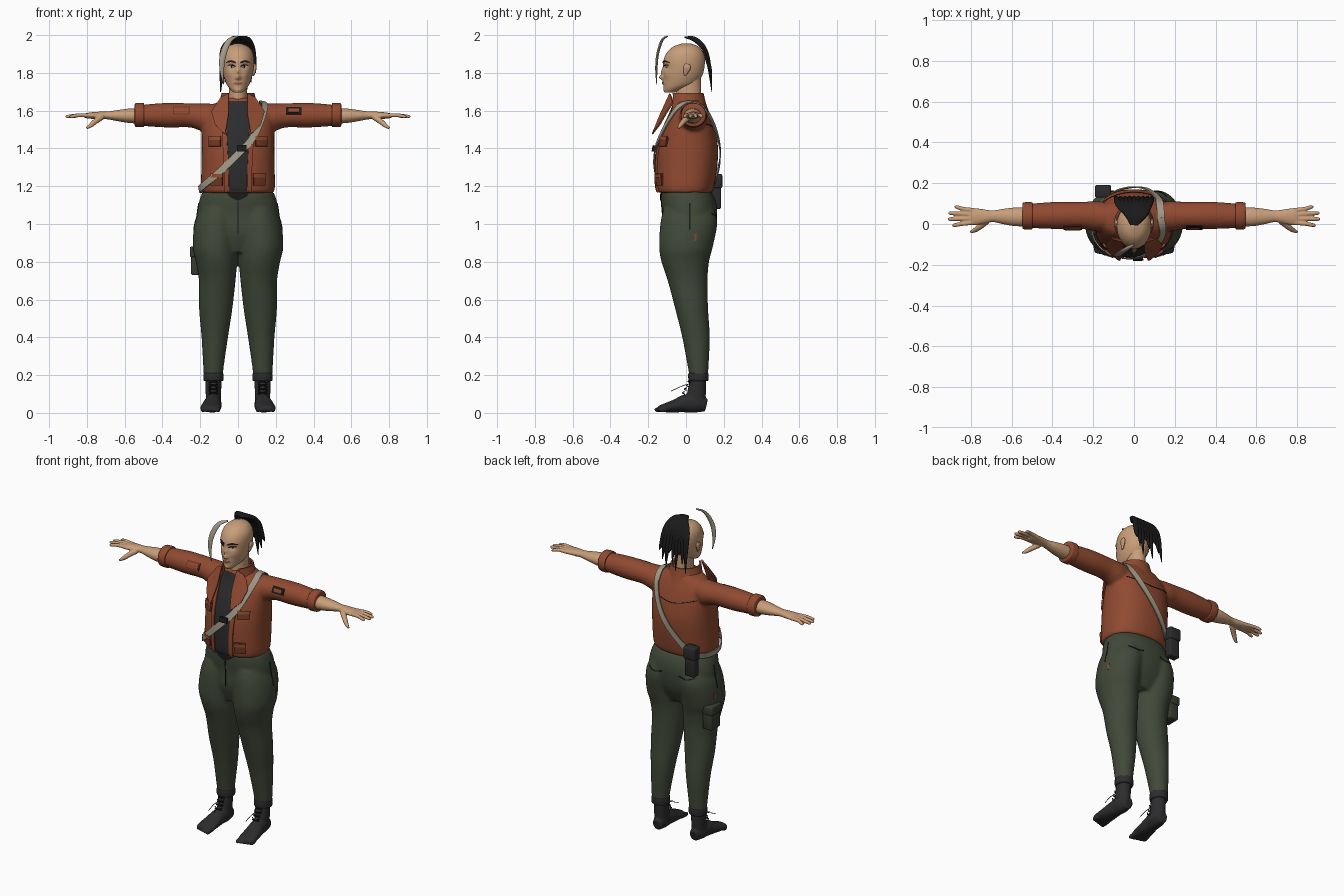
import bpy, bmesh, math
from mathutils import Vector
from mathutils.bvhtree import BVHTree

if "Cube" in bpy.data.objects:
    bpy.data.objects.remove(bpy.data.objects["Cube"])


def material(name, r, g, b):
    m = bpy.data.materials.new(name)
    m.use_nodes = True
    m.diffuse_color = (r, g, b, 1)
    node = next(n for n in m.node_tree.nodes if n.type == 'BSDF_PRINCIPLED')
    node.inputs["Base Color"].default_value = (r, g, b, 1)
    node.inputs["Roughness"].default_value = 0.8
    return m


SKIN = material("skin", .58, .34, .19)
RUST = material("rust cloth", .28, .068, .03)
RUST_DARK = material("dark rust cloth", .16, .036, .016)
GREEN = material("green cloth", .053, .066, .04)
GREEN_DARK = material("pouch green", .04, .046, .03)
CHARCOAL = material("charcoal cloth", .025, .025, .027)
BLACK = material("black", .010, .010, .011)
BEIGE = material("beige webbing", .37, .33, .25)
WHITE = material("eye white", .7, .66, .6)
LIP = material("lip", .36, .14, .09)


def curve(keys, n=6):
    """Smooth interpolation through tuples of numbers."""
    k = [keys[0], *keys, keys[-1]]
    out = []
    for a, b, c, d in zip(k, k[1:], k[2:], k[3:]):
        for t in (i / n for i in range(n)):
            out.append(tuple(.5 * (2*q + (r-p)*t + (2*p - 5*q + 4*r - s)*t*t + (3*q - p - 3*r + s)*t**3)
                             for p, q, r, s in zip(a, b, c, d)))
    return out + [tuple(keys[-1])]


def skin(bm, rows, ring=True, caps=True):
    """Join rows of points with quads."""
    vs = [[bm.verts.new(p) for p in row] for row in rows]
    m = len(vs[0])
    for a, b in zip(vs, vs[1:]):
        for i in range(m if ring else m - 1):
            j = (i + 1) % m
            bm.faces.new((a[i], a[j], b[j], b[i]))
    if ring and caps:
        bm.faces.new(vs[0])
        bm.faces.new(vs[-1])


def stack(bm, keys, segs=40, side=1, power=2.0, n=6):
    """Upright loft; keys are height, centre x, half width, front y, back y."""
    rows = []
    for z, cx, rx, yf, yb in curve(keys, n):
        row = []
        for i in range(segs):
            c, s = math.cos(math.tau * i / segs), math.sin(math.tau * i / segs)
            c, s = (math.copysign(abs(q) ** (2 / power), q) for q in (c, s))
            row.append((side * cx + rx * c, (yf + yb) / 2 + (yb - yf) / 2 * s, z))
        rows.append(row)
    skin(bm, rows)


def tube(bm, keys, ref, segs=16, n=5):
    """Loft along a path; keys are x, y, z, radius along ref, other radius."""
    pts = curve(keys, n)
    pos = [Vector(p[:3]) for p in pts]
    rows = []
    for i, p in enumerate(pts):
        t = (pos[min(i + 1, len(pos) - 1)] - pos[max(i - 1, 0)]).normalized()
        a = Vector(ref) - t * t.dot(Vector(ref))
        a.normalize()
        b = t.cross(a)
        rows.append([pos[i] + a * p[3] * math.cos(math.tau * j / segs) + b * p[4] * math.sin(math.tau * j / segs)
                     for j in range(segs)])
    skin(bm, rows)


def box(bm, lo, hi):
    xs, ys, zs = zip(lo, hi)
    skin(bm, [[(x, y, z) for x, y in ((xs[0], ys[0]), (xs[1], ys[0]), (xs[1], ys[1]), (xs[0], ys[1]))] for z in zs])


def finish(name, bm, mat, mirror=False, voxel=0, solid=0, bevel=0):
    """Turn a bmesh into a finished object and return it."""
    bmesh.ops.recalc_face_normals(bm, faces=bm.faces[:])
    me = bpy.data.meshes.new(name)
    bm.to_mesh(me)
    bm.free()
    ob = bpy.data.objects.new(name, me)
    bpy.context.collection.objects.link(ob)
    if mirror:
        ob.modifiers.new("mirror", 'MIRROR').use_mirror_merge = False
    if voxel:
        m = ob.modifiers.new("union", 'REMESH')
        m.mode, m.voxel_size = 'VOXEL', voxel
        m = ob.modifiers.new("soften", 'SMOOTH')
        m.factor, m.iterations = .5, 5
    if solid:
        m = ob.modifiers.new("thickness", 'SOLIDIFY')
        m.thickness, m.offset = solid, 0
    if bevel:
        m = ob.modifiers.new("bevel", 'BEVEL')
        m.width, m.segments = bevel, 2
    bpy.context.view_layer.update()
    ob.data = bpy.data.meshes.new_from_object(ob.evaluated_get(bpy.context.evaluated_depsgraph_get()))
    ob.modifiers.clear()
    ob.data.materials.clear()
    ob.data.materials.append(mat)
    ob.data.shade_smooth()
    ob.data.set_sharp_from_angle(angle=math.radians(50))
    return ob


def tree_of(ob):
    return BVHTree.FromPolygons([v.co.copy() for v in ob.data.vertices], [tuple(p.vertices) for p in ob.data.polygons])


def ribbon(name, mat, tree, pts, d=(0, 1, 0), off=.003, thick=.005, across=4, both=False):
    """Sheet projected on a surface; pts are sideways position, height, half width."""
    d = Vector(d)
    u_axis = Vector((1, 0, 0)) if d.y else Vector((0, 1, 0))
    bm = bmesh.new()
    for side in ((1, -1) if both else (1,)):
        path = curve([(side * u, z, h) for u, z, h in pts])
        rows, depth = [], 1.85
        for i, (u, z, h) in enumerate(path):
            a, b = path[max(i - 1, 0)], path[min(i + 1, len(path) - 1)]
            t = Vector((b[0] - a[0], b[1] - a[1])).normalized()
            row = []
            for j in range(across + 1):
                s = h * (2 * j / across - 1)
                start = u_axis * (u - t.y * s) + Vector((0, 0, z + t.x * s)) - d * 2
                hit = tree.ray_cast(start, d)
                depth = hit[3] if hit[0] else depth
                row.append(start + d * (depth - off))
            rows.append(row)
        skin(bm, rows, ring=False)
    return finish(name, bm, mat, solid=thick)


# Jacket body and sleeves
bm = bmesh.new()
stack(bm, [(1.165, 0, .188, -.148, .138), (1.2, 0, .196, -.157, .15), (1.3, 0, .194, -.16, .165),
           (1.4, 0, .193, -.152, .17), (1.5, 0, .192, -.122, .155), (1.57, 0, .185, -.09, .132),
           (1.62, 0, .15, -.07, .11), (1.65, 0, .1, -.06, .095), (1.668, 0, .07, -.05, .08)], power=2.3)
for s in (1, -1):
    tube(bm, [(s*.1, .03, 1.555, .07, .08), (s*.18, .038, 1.565, .074, .074), (s*.25, .042, 1.575, .067, .064),
              (s*.38, .042, 1.576, .067, .065), (s*.51, .04, 1.575, .06, .056)], (0, 1, 0), 32)
jacket = finish("jacket", bm, RUST, voxel=.009)
coat = tree_of(jacket)
bm = bmesh.new()
tube(bm, [(.497, .04, 1.577, .061, .058), (.503, .04, 1.577, .067, .064), (.54, .04, 1.577, .066, .063),
          (.547, .04, 1.577, .058, .055)], (0, 1, 0), 32)
finish("sleeve_cuffs", bm, RUST, mirror=True)

# Collar, open at the front, and lapels
bm = bmesh.new()
gap = math.radians(38)
rows = []
for z, rx, yf, yb in ((1.59, .118, -.095, .118), (1.64, .094, -.085, .1), (1.692, .082, -.085, .088)):
    angles = [-math.pi / 2 + gap + (math.tau - 2 * gap) * i / 32 for i in range(33)]
    rows.append([(rx * math.cos(a), (yf + yb) / 2 + (yb - yf) / 2 * math.sin(a), z) for a in angles])
skin(bm, rows, ring=False)
finish("collar", bm, RUST, solid=.01)
bm = bmesh.new()
skin(bm, [[(.05, -.085, 1.69), (.05, -.135, 1.58), (.068, -.178, 1.475)],
          [(.09, -.075, 1.67), (.1, -.125, 1.57), (.082, -.172, 1.485)],
          [(.108, -.07, 1.64), (.14, -.1, 1.595), (.12, -.14, 1.525)]], ring=False)
finish("lapels", bm, RUST, mirror=True, solid=.008)

# Shirt front, front edges, pockets, patches and seams
ribbon("shirt_front", CHARCOAL, coat, [(0, 1.65, .055), (0, 1.6, .068), (0, 1.45, .062), (0, 1.3, .052), (0, 1.172, .052)],
       across=10)
ribbon("jacket_front_edges", RUST, coat, [(.077, 1.6, .012), (.07, 1.45, .012), (.062, 1.3, .012), (.06, 1.17, .012)],
       off=.006, thick=.01, both=True)
for name, u, z, h in (("chest_pockets", .122, 1.435, .024), ("lower_pockets", .112, 1.235, .032)):
    ribbon(name, RUST_DARK, coat, [(u - .03, z, h), (u + .03, z, h)], off=.006, thick=.012, both=True)
    ribbon(name + "_flaps", RUST, coat, [(u - .031, z + .02, .01), (u + .031, z + .02, .01)], off=.014, thick=.007, both=True)
ribbon("left_sleeve_patch", BLACK, coat, [(.255, 1.6, .019), (.335, 1.6, .019)])
ribbon("left_sleeve_badge", RUST, coat, [(.268, 1.6, .009), (.322, 1.6, .009)], off=.006)
ribbon("right_sleeve_patch", RUST_DARK, coat, [(-.345, 1.6, .021), (-.255, 1.6, .021)])
ribbon("right_sleeve_badge", RUST, coat, [(-.338, 1.6, .015), (-.262, 1.6, .015)], off=.006)
ribbon("back_yoke_seam", BLACK, coat, [(-.15, 1.53, .002), (0, 1.5, .002), (.15, 1.53, .002)], d=(0, -1, 0), off=.001,
       thick=.003, across=2)

# Shoulder strap wrapped round the jacket
loop = [(.13, .03, 1.65), (.135, -.07, 1.59), (.08, -.14, 1.46), (0, -.17, 1.37), (-.1, -.16, 1.275), (-.18, -.08, 1.2),
        (-.19, .03, 1.185), (-.14, .13, 1.2), (-.05, .17, 1.3), (.05, .17, 1.43), (.115, .13, 1.56), (.13, .03, 1.65)]
path = [Vector(p) for p in curve(loop)]
rows = []
for i, p in enumerate(path[:-1]):
    t = (path[i + 1] - path[i - 1 if i else -2]).normalized()
    loc, nrm, _, _ = coat.find_nearest(p)
    side = t.cross(nrm).normalized() * .018
    rows.append([loc + nrm * .012 - side, loc + nrm * .012 + side])
bm = bmesh.new()
skin(bm, rows + rows[:1], ring=False)
finish("shoulder_strap", bm, BEIGE, solid=.006)
ribbon("strap_buckle", BLACK, coat, [(-.005, 1.4, .016), (.045, 1.4, .016)], off=.022, thick=.012)

# Trousers
bm = bmesh.new()
stack(bm, [(.85, 0, .15, -.09, .1), (.95, 0, .215, -.122, .15), (1.05, 0, .217, -.125, .165),
           (1.12, 0, .206, -.132, .158), (1.17, 0, .188, -.132, .135)], power=2.2)
for s in (1, -1):
    stack(bm, [(.185, .13, .05, .02, .115), (.24, .13, .054, .01, .119), (.4, .123, .07, -.02, .126),
               (.55, .118, .088, -.057, .117), (.7, .11, .097, -.097, .114), (.8, .114, .109, -.13, .122),
               (.88, .121, .119, -.142, .142), (1.0, .112, .118, -.136, .165), (1.08, .1, .1, -.12, .15)], side=s)
trousers = finish("trousers", bm, GREEN, voxel=.009)
cloth = tree_of(trousers)
bm = bmesh.new()
stack(bm, [(.168, .13, .048, .02, .113), (.175, .13, .053, .013, .119), (.205, .13, .053, .012, .12),
           (.212, .13, .048, .018, .114)])
finish("trouser_cuffs", bm, CHARCOAL, mirror=True)
ribbon("waist_front", BLACK, cloth, [(0, 1.168, .06), (0, 1.145, .045), (0, 1.125, .006)])
ribbon("fly_seam", BLACK, cloth, [(0, 1.12, .003), (0, .95, .002)], off=.001, thick=.003, across=2)
ribbon("back_pocket_seams", BLACK, cloth, [(.06, 1.05, .003), (.11, 1.04, .003), (.16, 1.055, .003)], d=(0, -1, 0),
       off=.001, thick=.003, across=2, both=True)
for s, name in ((1, "left"), (-1, "right")):
    ribbon(name + "_hip_slit", BLACK, cloth, [(.02, 1.11, .003), (.02, .97, .003)], d=(-s, 0, 0), off=.001, thick=.003, across=2)
    ribbon(name + "_hip_tag", RUST, cloth, [(.05, .95, .005), (.05, .91, .005)], d=(-s, 0, 0), off=.001, thick=.004, across=2)

# Hip pack and leg pouch on the right
bm = bmesh.new()
box(bm, (-.187, .135, 1.08), (-.117, .185, 1.25))
box(bm, (-.191, .13, 1.19), (-.113, .192, 1.265))
finish("hip_pack", bm, CHARCOAL, bevel=.008)
bm = bmesh.new()
box(bm, (-.248, .01, .73), (-.185, .1, .87))
box(bm, (-.255, .005, .825), (-.185, .105, .88))
finish("leg_pouch", bm, GREEN_DARK, bevel=.007)

# Feet with toes and laces
bm = bmesh.new()
tube(bm, [(.146, -.145, .022, .042, .015), (.145, -.115, .026, .055, .023), (.14, -.06, .036, .053, .034),
          (.134, 0, .05, .045, .048), (.13, .06, .05, .042, .048), (.128, .108, .04, .028, .034)], (1, 0, 0), 28)
stack(bm, [(.04, .13, .04, .0, .105), (.1, .13, .041, .005, .105), (.19, .13, .043, .024, .108)])
for i in range(5):
    x, tip = .105 + .02 * i, -.166 + .006 * i
    tube(bm, [(x, -.1, .02, .012, .014), (x, tip + .015, .017, .012, .014), (x, tip, .014, .006, .007)], (1, 0, 0), 10)
finish("shoes", bm, CHARCOAL, mirror=True, voxel=.005)
bm = bmesh.new()
for i in range(4):
    z, y = .1 + .02 * i, -.012 + .01 * i
    for s in (1, -1):
        tube(bm, [(.13 - s*.024, y + .004, z, .003, .003), (.13, y - .007, z + .006, .003, .003),
                  (.13 + s*.024, y + .004, z + .012, .003, .003)], (0, 0, 1), 6, 3)
for s in (1, -1):
    tube(bm, [(.13, .0, .15, .002, .002), (.13 + s*.015, -.03, .138, .002, .002), (.13 + s*.02, -.08, .115, .002, .002)],
         (1, 0, 0), 6, 3)
finish("laces", bm, BLACK, mirror=True)

# Forearms and hands
bm = bmesh.new()
tube(bm, [(.5, .035, 1.572, .046, .042), (.58, .035, 1.573, .046, .038), (.64, .037, 1.574, .038, .029),
          (.69, .038, 1.575, .029, .021), (.73, .037, 1.575, .034, .02), (.78, .036, 1.574, .042, .017),
          (.81, .036, 1.573, .036, .012)], (0, 1, 0), 24)
for y0, y1, tip in ((.066, .083, .88), (.047, .053, .91), (.027, .024, .912), (.008, -.006, .892)):
    tube(bm, [(.78, y0, 1.574, .012, .012), (.84, (y0 + y1) / 2, 1.576, .0105, .0105),
              (tip - .012, y1, 1.569, .0095, .0095), (tip, y1, 1.566, .005, .005)], (0, 1, 0), 12)
tube(bm, [(.72, .015, 1.567, .016, .016), (.755, -.012, 1.543, .015, .015), (.78, -.03, 1.522, .012, .012),
          (.802, -.04, 1.507, .006, .006)], (0, 1, 0), 12)
finish("arms", bm, SKIN, mirror=True, voxel=.004)

# Head with sculpted features, and neck
bm = bmesh.new()
stack(bm, [(1.695, 0, .022, -.112, -.06), (1.715, 0, .043, -.117, -.01), (1.74, 0, .06, -.119, .05),
           (1.78, 0, .074, -.121, .083), (1.82, 0, .082, -.121, .096), (1.87, 0, .085, -.118, .1),
           (1.91, 0, .077, -.099, .09), (1.94, 0, .053, -.065, .065), (1.956, 0, .015, -.02, .025)], segs=96, n=8)
bumps = [(0, 1.775, .013, .012, .019), (0, 1.803, .01, .024, .011), (0, 1.746, .02, .008, .006), (0, 1.708, .02, .01, .004)]
for s in (1, -1):
    bumps += [(s*.034, 1.832, .018, .012, -.009), (s*.03, 1.858, .025, .008, .003), (s*.045, 1.79, .018, .018, .004)]
for v in bm.verts:
    if v.co.y < -.04:
        v.co.y -= sum(amp * math.exp(-((v.co.x - x) / sx) ** 2 - ((v.co.z - z) / sz) ** 2) for x, z, sx, sz, amp in bumps)
stack(bm, [(1.58, 0, .06, -.05, .08), (1.66, 0, .05, -.052, .08), (1.72, 0, .048, -.05, .08), (1.78, 0, .05, -.04, .08)])
face = tree_of(finish("head", bm, SKIN))
bm = bmesh.new()
tube(bm, [(.081, -.006, 1.785, .004, .006), (.085, .0, 1.805, .008, .013), (.089, .006, 1.83, .009, .02),
          (.088, .008, 1.848, .005, .01)], (1, 0, 0), 14)
finish("ears", bm, SKIN, mirror=True)
paint = dict(off=.001, thick=.002, both=True)
ribbon("eyes", WHITE, face, [(.018, 1.833, .001), (.034, 1.834, .007), (.052, 1.836, .001)], **paint)
paint["off"] = .002
ribbon("irises", BLACK, face, [(.029, 1.834, .003), (.034, 1.834, .006), (.039, 1.834, .003)], **paint)
ribbon("eyelids", BLACK, face, [(.015, 1.834, .002), (.034, 1.842, .003), (.056, 1.84, .002)], **paint)
ribbon("eyebrows", BLACK, face, [(.012, 1.854, .004), (.037, 1.862, .005), (.062, 1.855, .002)], **paint)
ribbon("lips", LIP, face, [(-.026, 1.745, .001), (0, 1.746, .008), (.026, 1.745, .001)], off=.001, thick=.002)

# Crest of dark locks and one pale front strand
bm = bmesh.new()
for k in range(9):
    f = k / 4 - 1
    end = 1.70 + .05 * (k % 3)
    tube(bm, [(.012 * f, -.005, 1.988, .006, .004), (.04 * f + .01, .045, 1.978, .016, .014),
              (.07 * f, .095, 1.93, .021, .014), (.083 * f, .122, 1.84, .016, .011),
              (.092 * f, .137, end, .002, .002)], (1, 0, 0), 10)
finish("hair_crest", bm, BLACK)
bm = bmesh.new()
tube(bm, [(0, -.1, 1.993, .005, .004), (-.045, -.127, 1.972, .014, .007), (-.078, -.15, 1.9, .017, .007),
          (-.086, -.157, 1.82, .012, .006), (-.077, -.155, 1.74, .002, .002)], (1, 0, 0), 12)
finish("front_strand", bm, BEIGE)
